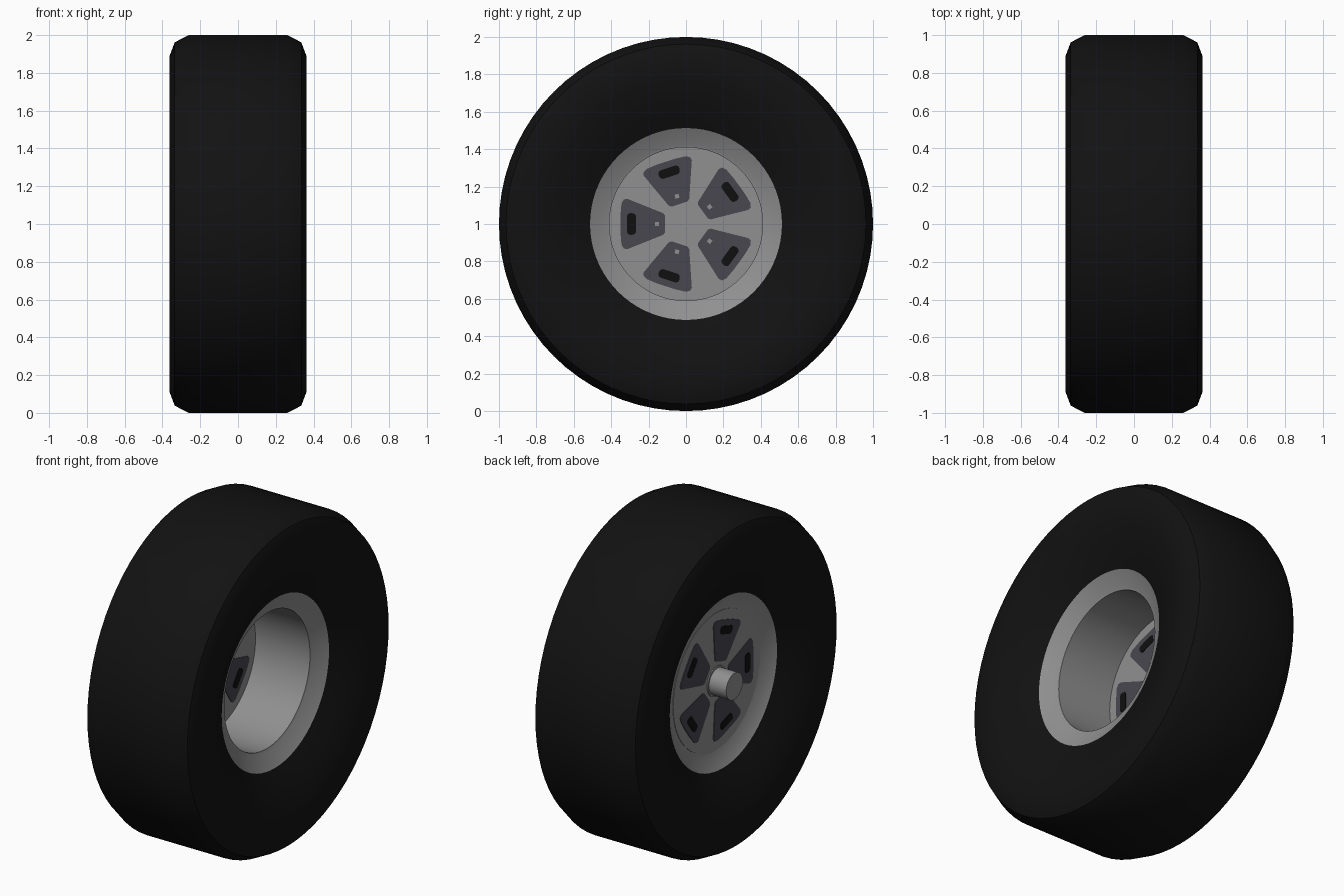
import bpy, bmesh, math

if "Cube" in bpy.data.objects:
    bpy.data.objects.remove(bpy.data.objects["Cube"])

CZ = 1.0          # axle height
SEG = 72


def material(name, rgb):
    m = bpy.data.materials.new(name)
    m.diffuse_color = (*rgb, 1)
    m.use_nodes = True
    m.node_tree.nodes["Principled BSDF"].inputs["Base Color"].default_value = m.diffuse_color
    return m


rubber = material("rubber_black", (0.006, 0.006, 0.006))
metal = material("rim_grey", (0.28, 0.28, 0.28))
dark = material("panel_charcoal", (0.065, 0.064, 0.08))
black = material("slot_black", (0.005, 0.005, 0.005))


def finish(bm, name, mat, smooth=None):
    bmesh.ops.recalc_face_normals(bm, faces=bm.faces)
    me = bpy.data.meshes.new(name)
    bm.to_mesh(me)
    bm.free()
    me.materials.append(mat)
    ob = bpy.data.objects.new(name, me)
    bpy.context.collection.objects.link(ob)
    ob.location.z = CZ
    if smooth:
        bpy.ops.object.select_all(action='DESELECT')
        bpy.context.view_layer.objects.active = ob
        ob.select_set(True)
        bpy.ops.object.shade_smooth_by_angle(angle=math.radians(smooth))
    return ob


def lathe(name, profile, mat, smooth=30, close=True):
    """Spin an (x, radius) profile round the x axis."""
    bm = bmesh.new()
    vs = [bm.verts.new((x, 0, r)) for x, r in profile]
    pairs = list(zip(vs, vs[1:] + vs[:1])) if close else list(zip(vs, vs[1:]))
    es = [bm.edges.new(p) for p in pairs]
    bmesh.ops.spin(bm, geom=vs + es, cent=(0, 0, 0), axis=(1, 0, 0),
                   angle=math.tau, steps=SEG, use_duplicate=False)
    bmesh.ops.remove_doubles(bm, verts=bm.verts, dist=1e-4)
    return finish(bm, name, mat, smooth)


def plates(name, half, x0, x1, mat):
    """Five copies of a symmetric (radius, half width) outline as thin plates."""
    outline = half + [(r, -w) for r, w in reversed(half)]
    bm = bmesh.new()
    for i in range(5):
        a = math.pi + i * math.tau / 5
        c, s = math.cos(a), math.sin(a)
        rings = [[bm.verts.new((x, r * c - w * s, r * s + w * c)) for r, w in outline]
                 for x in (x0, x1)]
        bm.faces.new(rings[0])
        bm.faces.new(rings[1])
        n = len(outline)
        for k in range(n):
            j = (k + 1) % n
            bm.faces.new((rings[0][k], rings[0][j], rings[1][j], rings[1][k]))
    return finish(bm, name, mat)


# Tyre: right half profile from bead to tread, mirrored
half = [(0.25, 0.513), (0.305, 0.63), (0.345, 0.76), (0.362, 0.89),
        (0.335, 0.962), (0.26, 1.0)]
lathe("tyre", half + [(-x, r) for x, r in reversed(half)], rubber, 40)

# Rim: flared lips, deep barrel open on the +x side
lathe("rim", [(-0.25, 0.513), (-0.2, 0.425), (-0.2, 0.41), (0.195, 0.41),
              (0.2, 0.425), (0.25, 0.513)], metal)

# Wheel disc near the -x side
lathe("wheel_disc", [(-0.203, 0.07), (-0.203, 0.412), (-0.17, 0.412), (-0.17, 0.07)], metal)

# Hub stub sticking out of the disc
lathe("hub", [(-0.325, 0.0005), (-0.325, 0.08), (-0.16, 0.08), (-0.16, 0.0005)], metal)
lathe("hub_collar", [(-0.21, 0.078), (-0.21, 0.09), (-0.163, 0.09), (-0.163, 0.078)], metal)

# Dark panels, black slots (both faces of the disc) and lug ends (inside)
panel = [(0.112, 0.045), (0.122, 0.058), (0.315, 0.135), (0.333, 0.131), (0.345, 0.11), (0.35, 0.05)]
slot = [(0.267, 0.042), (0.274, 0.054), (0.291, 0.059), (0.308, 0.056), (0.315, 0.044)]
plates("outer_panels", panel, -0.207, -0.202, dark)
plates("inner_panels", panel, -0.171, -0.166, dark)
plates("outer_slots", slot, -0.210, -0.206, black)
plates("inner_slots", slot, -0.167, -0.163, black)
plates("lug_ends", [(0.145, 0.011), (0.167, 0.011)], -0.168, -0.160, metal)
